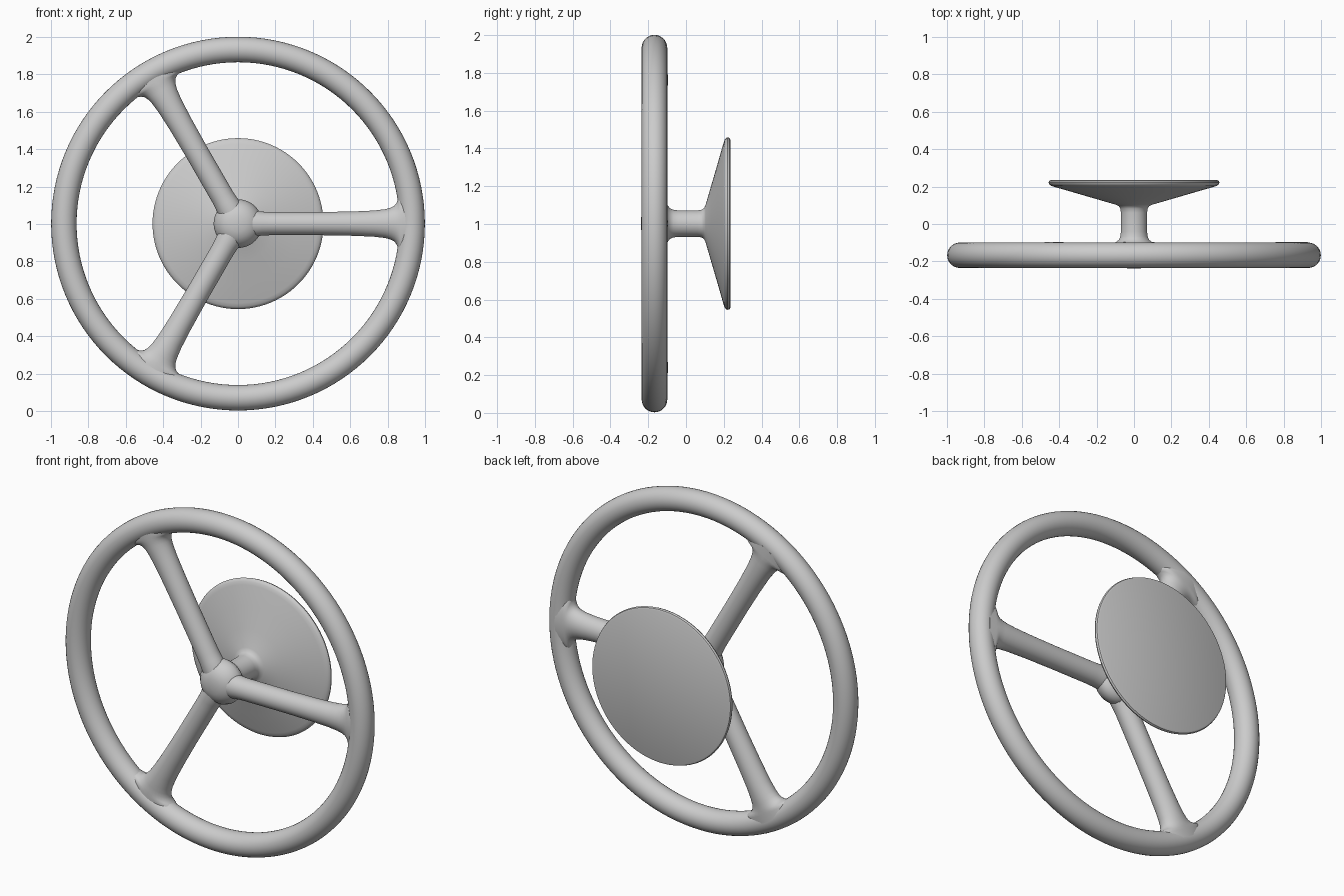
import bpy, bmesh, math
from mathutils import Matrix

if "Cube" in bpy.data.objects:
    bpy.data.objects.remove(bpy.data.objects["Cube"])

CZ = 1.002        # wheel axis height
RIM_Y = -0.167    # plane of the rim


def finish(name, bm, angle=35):
    bmesh.ops.recalc_face_normals(bm, faces=bm.faces)
    me = bpy.data.meshes.new(name)
    bm.to_mesh(me)
    bm.free()
    ob = bpy.data.objects.new(name, me)
    bpy.context.collection.objects.link(ob)
    bpy.ops.object.select_all(action='DESELECT')
    ob.select_set(True)
    bpy.context.view_layer.objects.active = ob
    bpy.ops.object.shade_smooth_by_angle(angle=math.radians(angle))
    return ob


def bridge(bm, a, b):
    n = len(a)
    for i in range(n):
        bm.faces.new((a[i], a[(i + 1) % n], b[(i + 1) % n], b[i]))


def loft(name, rings, closed=False):
    bm = bmesh.new()
    loops = [[bm.verts.new(p) for p in r] for r in rings]
    for a, b in zip(loops, loops[1:]):
        bridge(bm, a, b)
    if closed:
        bridge(bm, loops[-1], loops[0])
    else:
        bm.faces.new(loops[0])
        bm.faces.new(loops[-1])
    return finish(name, bm)


def circle(r, y, n=96):
    return [(r * math.cos(math.tau * i / n), y, CZ + r * math.sin(math.tau * i / n))
            for i in range(n)]


# Rim: round tube swept in the vertical plane
TUBE, MAJOR = 0.068, 0.931
loft("rim", [circle(MAJOR + TUBE * math.cos(t), RIM_Y + TUBE * math.sin(t), 128)
             for t in (math.tau * k / 28 for k in range(28))], closed=True)

# Hub, column and conical base: one turned profile (radius, y)
profile = [(0.012, -0.239), (0.045, -0.236), (0.075, -0.226), (0.1, -0.209),
           (0.119, -0.185), (0.13, -0.155), (0.127, -0.128), (0.115, -0.109),
           (0.096, -0.096), (0.081, -0.085), (0.073, -0.066), (0.07, -0.04),
           (0.07, 0.06), (0.073, 0.082), (0.082, 0.096), (0.1, 0.104),
           (0.2, 0.133), (0.32, 0.168), (0.425, 0.198), (0.443, 0.204),
           (0.453, 0.212), (0.457, 0.221), (0.453, 0.231), (0.444, 0.235)]
loft("hub_and_base", [circle(r, y) for r, y in profile])

# Spokes: oval sections (distance, half width, half depth), flaring into the rim
sections = [(0.02, 0.064, 0.062), (0.1, 0.068, 0.064), (0.13, 0.064, 0.062),
            (0.17, 0.062, 0.061), (0.45, 0.062, 0.061), (0.62, 0.065, 0.062),
            (0.73, 0.07, 0.063), (0.79, 0.077, 0.064), (0.82, 0.085, 0.064),
            (0.84, 0.095, 0.064), (0.854, 0.11, 0.065), (0.864, 0.13, 0.065),
            (0.871, 0.155, 0.065), (0.885, 0.17, 0.065), (0.93, 0.17, 0.064)]


def spoke_ring(s, w, d, n=32):
    ring = []
    for i in range(n):
        t = math.tau * i / n
        side = w * math.cos(t)
        ring.append((s - side * side / (2 * MAJOR), d * math.sin(t), side))
    return ring


for k in range(3):
    spoke = loft(f"spoke_{k + 1}", [spoke_ring(*s) for s in sections])
    spoke.data.transform(Matrix.Translation((0, RIM_Y + 0.006, CZ))
                         @ Matrix.Rotation(math.tau * k / 3, 4, 'Y'))
